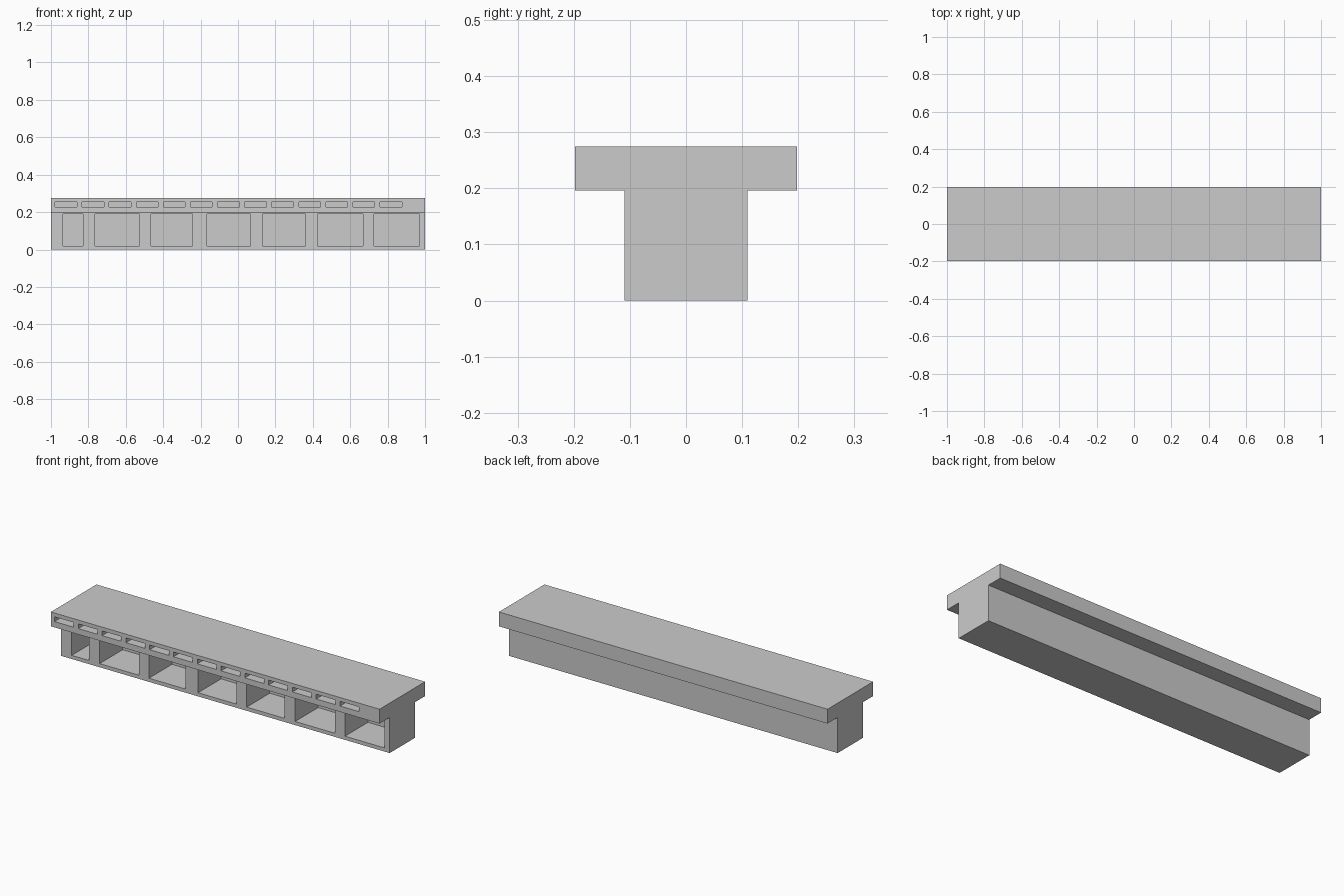
import bpy
import bmesh
from mathutils import Matrix, Vector

if "Cube" in bpy.data.objects:
    bpy.data.objects.remove(bpy.data.objects["Cube"])


def box(bm, x0, x1, y0, y1, z0, z1):
    size = Vector((x1 - x0, y1 - y0, z1 - z0))
    mid = Vector(((x0 + x1) / 2, (y0 + y1) / 2, (z0 + z1) / 2))
    bmesh.ops.create_cube(bm, size=1, matrix=Matrix.Translation(mid) @ Matrix.Diagonal(size.to_4d()))


def make_object(name, boxes):
    bm = bmesh.new()
    for b in boxes:
        box(bm, *b)
    mesh = bpy.data.meshes.new(name)
    bm.to_mesh(mesh)
    bm.free()
    obj = bpy.data.objects.new(name, mesh)
    bpy.context.collection.objects.link(obj)
    return obj


def carve(obj, boxes):
    """Cut box recesses into obj, then discard the cutter."""
    cutter = make_object(obj.name + "_cutter", boxes)
    cutter.hide_render = True
    mod = obj.modifiers.new("recesses", 'BOOLEAN')
    mod.operation = 'DIFFERENCE'
    mod.solver = 'EXACT'
    mod.object = cutter
    bpy.context.view_layer.objects.active = obj
    bpy.ops.object.modifier_apply(modifier=mod.name)
    bpy.data.objects.remove(cutter)


BODY_Y, BODY_TOP = 0.11, 0.196
SLAB_Y, SLAB_TOP = 0.198, 0.275

# Lower body with a row of deep open bays on the front
body = make_object("lower_body", [(-1, 1, -BODY_Y, BODY_Y, 0, BODY_TOP)])
bays = [(-0.935, -0.83), (-0.765, -0.527), (-0.465, -0.243), (-0.166, 0.067),
        (0.13, 0.36), (0.425, 0.667), (0.728, 0.97)]
carve(body, [(a, b, -BODY_Y - 0.05, 0.09, 0.02, 0.19) for a, b in bays])

# Overhanging top slab with a row of narrow slots in its front edge
slab = make_object("top_slab", [(-1, 1, -SLAB_Y, SLAB_Y, BODY_TOP, SLAB_TOP)])
slots = [(-0.978 + 0.1448 * i, -0.862 + 0.1448 * i) for i in range(13)]
carve(slab, [(a, b, -SLAB_Y - 0.05, -0.08, 0.228, 0.254) for a, b in slots])
